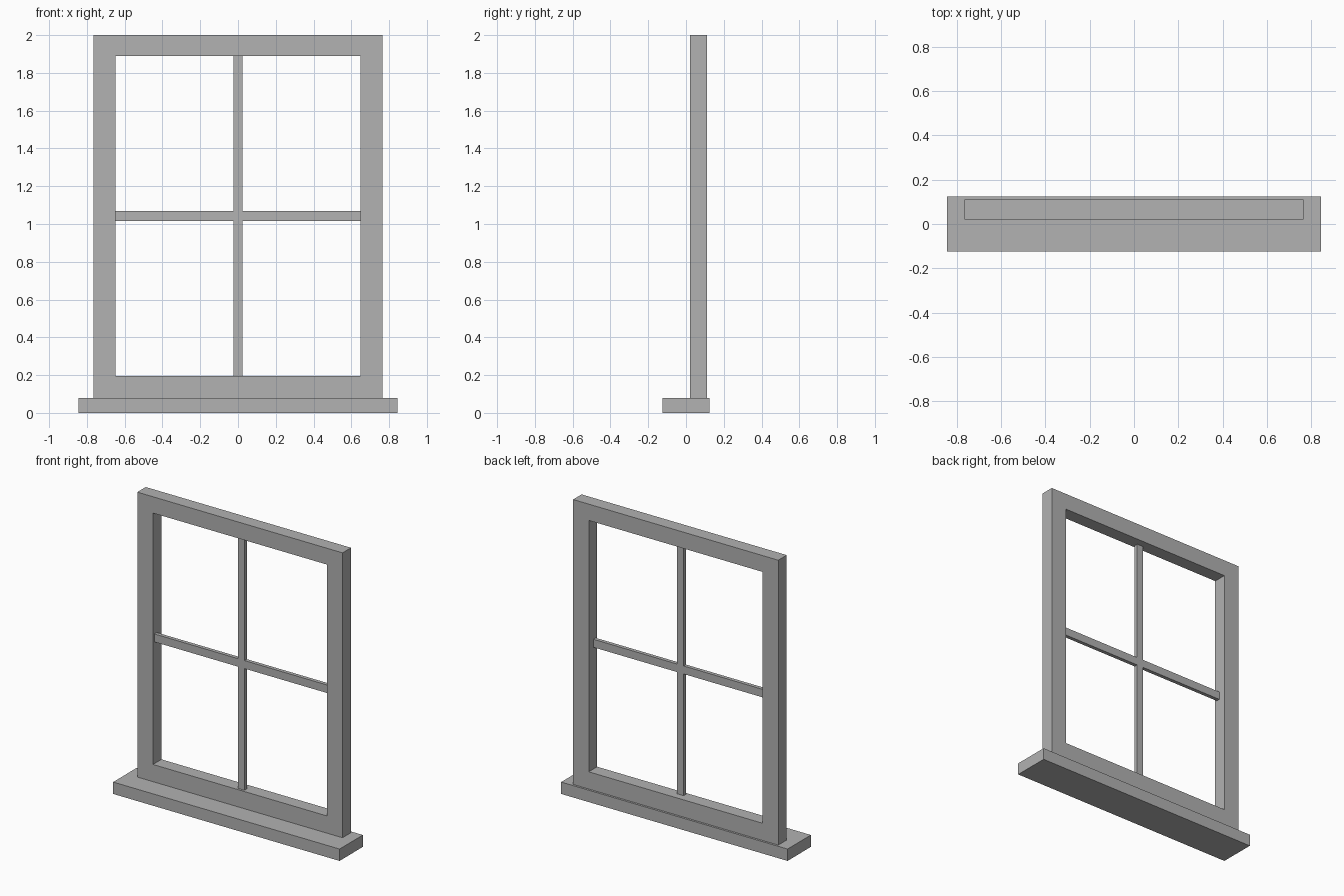
import bpy
import bmesh

if "Cube" in bpy.data.objects:
    bpy.data.objects.remove(bpy.data.objects["Cube"])

grey = bpy.data.materials.new("grey_paint")
grey.diffuse_color = (0.445, 0.445, 0.445, 1)
grey.use_nodes = True
grey.node_tree.nodes["Principled BSDF"].inputs["Base Color"].default_value = grey.diffuse_color


def extrude_outline(name, outer, inner, y0, y1):
    """Extrude a closed outline in the xz plane; with inner, leave an opening."""
    bm = bmesh.new()
    out = [bm.verts.new((x, y0, z)) for x, z in outer]
    if inner:
        inn = [bm.verts.new((x, y0, z)) for x, z in inner]
        n = len(out)
        for i in range(n):
            j = (i + 1) % n
            bm.faces.new((out[i], out[j], inn[j], inn[i]))
    else:
        bm.faces.new(out)
    grown = bmesh.ops.extrude_face_region(bm, geom=bm.faces[:])["geom"]
    moved = [v for v in grown if isinstance(v, bmesh.types.BMVert)]
    bmesh.ops.translate(bm, verts=moved, vec=(0, y1 - y0, 0))
    bmesh.ops.recalc_face_normals(bm, faces=bm.faces[:])
    mesh = bpy.data.meshes.new(name)
    bm.to_mesh(mesh)
    bm.free()
    mesh.materials.append(grey)
    obj = bpy.data.objects.new(name, mesh)
    bpy.context.collection.objects.link(obj)


def rect(half_width, z0, z1):
    return [(-half_width, z0), (half_width, z0), (half_width, z1), (-half_width, z1)]


# Sill, projecting forward of the frame
extrude_outline("sill", rect(0.844, 0, 0.08), None, -0.124, 0.124)

# Frame with its rectangular opening
extrude_outline("frame", rect(0.765, 0.08, 2.0), rect(0.648, 0.196, 1.89), 0.02, 0.11)

# Glazing bars as one cross-shaped piece
w, h = 0.024, 0.648
low, high, bottom, top = 1.016, 1.07, 0.196, 1.89
cross = [(-w, bottom), (w, bottom), (w, low), (h, low), (h, high), (w, high),
         (w, top), (-w, top), (-w, high), (-h, high), (-h, low), (-w, low)]
extrude_outline("glazing_bars", cross, None, 0.035, 0.06)
